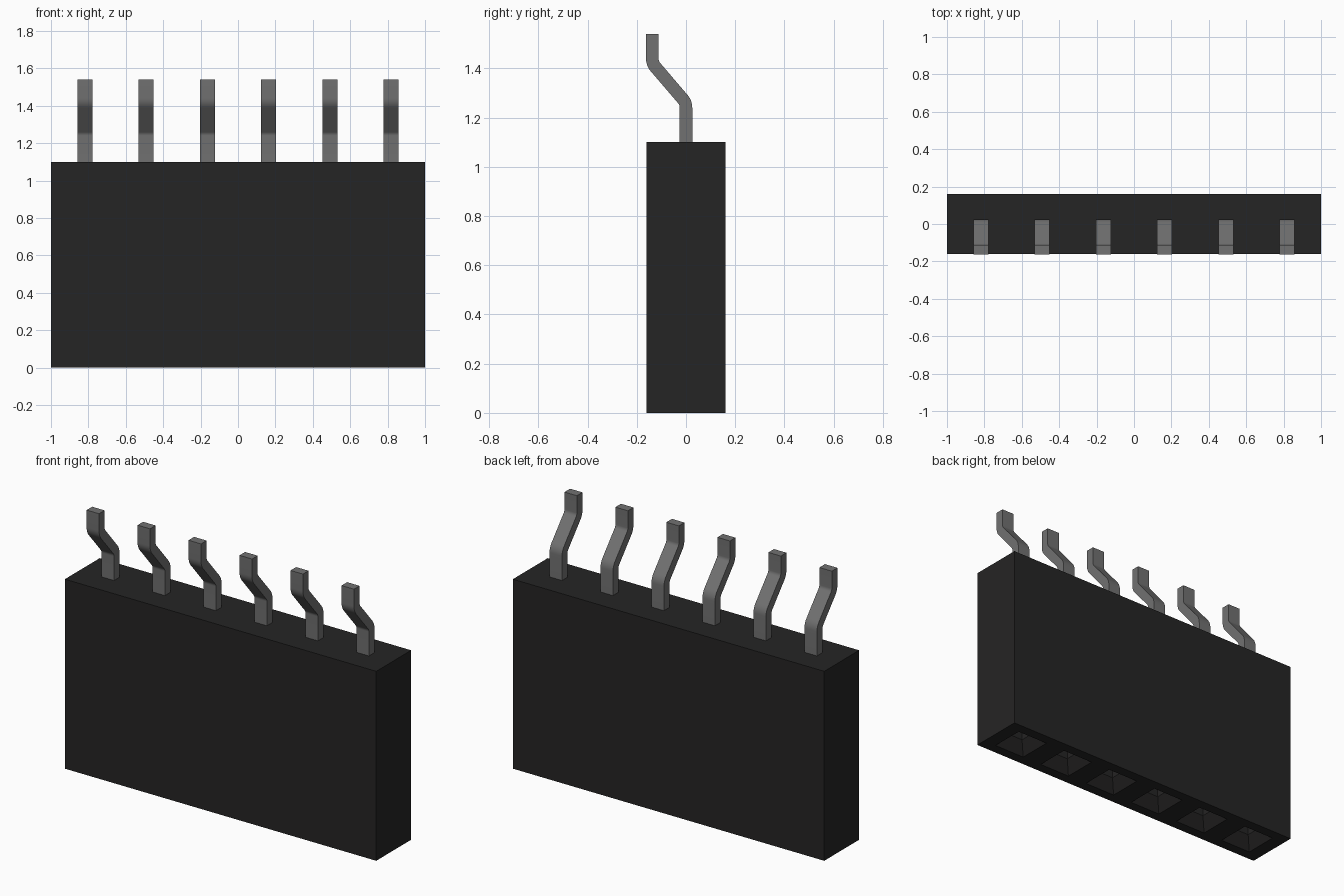
import bpy, bmesh, math
from mathutils import Vector

if "Cube" in bpy.data.objects:
    bpy.data.objects.remove(bpy.data.objects["Cube"], do_unlink=True)

PITCH, COUNT = 0.3275, 6
PIN_X = [(i - (COUNT - 1) / 2) * PITCH for i in range(COUNT)]
HALF_Y, HEIGHT = 0.16, 1.1
MOUTH, BORE = 0.10, 0.05            # half widths of socket mouth and bore
PIN_W, PIN_T, TOP = 0.08, 0.051, 1.54


def material(name, rgb):
    mat = bpy.data.materials.new(name)
    mat.use_nodes = True
    mat.diffuse_color = (*rgb, 1)
    bsdf = next(n for n in mat.node_tree.nodes if n.type == 'BSDF_PRINCIPLED')
    bsdf.inputs["Base Color"].default_value = (*rgb, 1)
    return mat


def finish(bm, name, mat):
    bmesh.ops.recalc_face_normals(bm, faces=bm.faces)
    mesh = bpy.data.meshes.new(name)
    bm.to_mesh(mesh)
    bm.free()
    mesh.materials.append(mat)
    obj = bpy.data.objects.new(name, mesh)
    bpy.context.collection.objects.link(obj)
    return obj


black = material("black plastic", (0.0185, 0.018, 0.018))
grey = material("grey metal", (0.165, 0.165, 0.165))

# Housing: underside grid, with one cell per socket
bm = bmesh.new()
xs = [-1.0] + [x + s * MOUTH for x in PIN_X for s in (-1, 1)] + [1.0]
ys = [-HALF_Y, -MOUTH, MOUTH, HALF_Y]
grid = [[bm.verts.new((x, y, 0)) for y in ys] for x in xs]
sockets = []
for i in range(len(xs) - 1):
    for j in range(3):
        face = bm.faces.new((grid[i][j], grid[i][j + 1],
                             grid[i + 1][j + 1], grid[i + 1][j]))
        if i % 2 == 1 and j == 1:
            sockets.append(face)

# Housing: side walls and top
rim = [e for e in bm.edges if e.is_boundary]
walls = bmesh.ops.extrude_edge_only(bm, edges=rim)["geom"]
bmesh.ops.translate(bm, vec=(0, 0, HEIGHT),
                    verts=[g for g in walls if isinstance(g, bmesh.types.BMVert)])
bmesh.ops.edgeloop_fill(bm, edges=[e for e in bm.edges if e.is_boundary])


def deepen(face, scale, depth):
    """Push a socket floor upward, scaling it about its centre."""
    new = bmesh.ops.extrude_discrete_faces(bm, faces=[face])["faces"][0]
    c = new.calc_center_median()
    for v in new.verts:
        v.co = c + (v.co - c) * scale + Vector((0, 0, depth))
    return new


# Housing: funnel mouth followed by a straight bore
for face in sockets:
    deepen(deepen(face, BORE / MOUTH, 0.07), 1.0, 0.75)
finish(bm, "housing", black)


# Pins: bent flat strip with two rounded bends
def pin_outline():
    lower, upper = Vector((0.0, 1.26)), Vector((-0.137, 1.42))
    slope = math.atan2(lower.x - upper.x, upper.y - lower.y)
    radius, steps = 0.055, 6
    tangent = radius * math.tan(slope / 2)
    path = [(Vector((0.0, HEIGHT - 0.02)), 0.0)]
    for k in range(steps + 1):                       # lower bend
        a = slope * k / steps
        path.append((Vector((-radius + radius * math.cos(a),
                             lower.y - tangent + radius * math.sin(a))), a))
    for k in range(steps + 1):                       # upper bend
        a = slope * (1 - k / steps)
        path.append((Vector((upper.x + radius - radius * math.cos(a),
                             upper.y + tangent - radius * math.sin(a))), a))
    path.append((Vector((upper.x, TOP)), 0.0))
    side = [(p, Vector((math.cos(a), math.sin(a))) * PIN_T / 2) for p, a in path]
    return [p + n for p, n in side] + [p - n for p, n in reversed(side)]


outline = pin_outline()
for number, x in enumerate(PIN_X, 1):
    bm = bmesh.new()
    face = bm.faces.new([bm.verts.new((x - PIN_W / 2, p.x, p.y)) for p in outline])
    ext = bmesh.ops.extrude_face_region(bm, geom=[face])["geom"]
    bmesh.ops.translate(bm, vec=(PIN_W, 0, 0),
                        verts=[g for g in ext if isinstance(g, bmesh.types.BMVert)])
    pin = finish(bm, f"pin_{number}", grey)
    bpy.ops.object.select_all(action='DESELECT')
    pin.select_set(True)
    bpy.context.view_layer.objects.active = pin
    bpy.ops.object.shade_smooth_by_angle(angle=math.radians(30))
